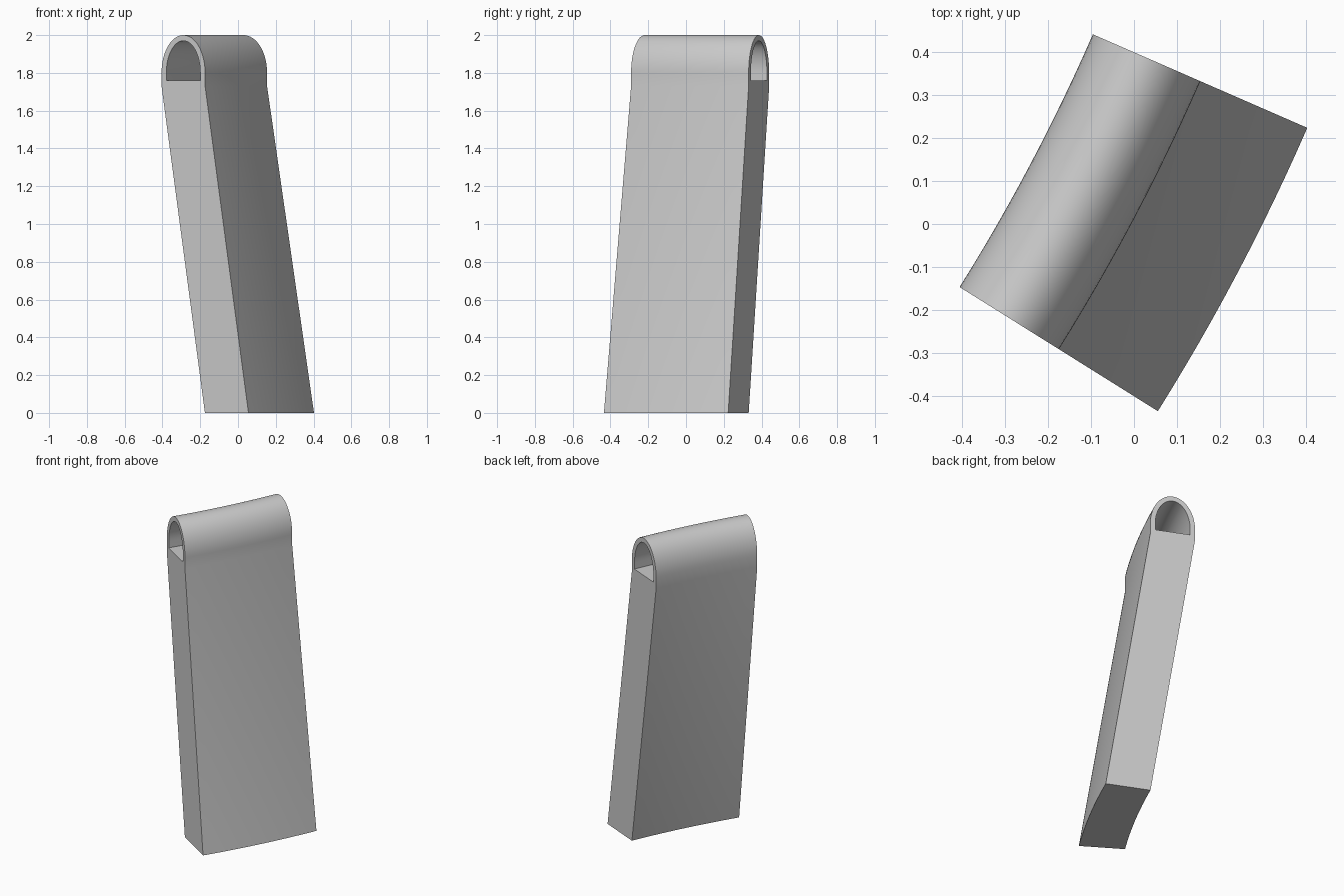
import bpy
import bmesh
from math import sin, cos, pi, radians

cube = bpy.data.objects.get("Cube")
if cube:
    bpy.data.objects.remove(cube)

# Sweep arc, in plan
CENTRE_X, CENTRE_Y = -4.202, 2.231
START, END, STEPS = radians(-32.05), radians(-23.56), 12
# Profile, as radius and height
MID, HALF, FOOT = 4.616, 0.136, 0.271
SHOULDER, SPRING, RISE = 1.73, 1.80, 0.20
WALL, FLOOR, ARCH = 0.03, 1.76, 32


def arch(half, rise, base):
    """Upright sides under a half ellipse, from the outer to the inner side."""
    pts = [(MID + half * cos(pi * i / ARCH), SPRING + rise * sin(pi * i / ARCH))
           for i in range(ARCH + 1)]
    return [(MID + half, base)] + pts + [(MID - half, base)]


outer = arch(HALF, RISE, SHOULDER)
inner = arch(HALF - WALL, RISE - WALL, FLOOR)
feet = [(MID - HALF + FOOT, 0), (MID + HALF + FOOT, 0)]

bm = bmesh.new()


def section(profile, angle):
    return [bm.verts.new((CENTRE_X + r * cos(angle), CENTRE_Y + r * sin(angle), z))
            for r, z in profile]


def bridge(a, b):
    """Join two closed loops of equal length with quads."""
    for i in range(len(a)):
        j = (i + 1) % len(a)
        bm.faces.new((a[i], a[j], b[j], b[i]))


# Slanted body, rounded top and tunnel, swept along the arc
angles = [START + (END - START) * k / STEPS for k in range(STEPS + 1)]
shells = [section(outer + feet, a) for a in angles]
tunnels = [section(inner, a) for a in angles]
for rows in (shells, tunnels):
    for a, b in zip(rows, rows[1:]):
        bridge(a, b)

# End walls around the tunnel mouths
for shell, tunnel in ((shells[0], tunnels[0]), (shells[-1], tunnels[-1])):
    rim, foot = shell[:len(outer)], shell[len(outer):]
    bridge(rim, tunnel)
    bm.faces.new((rim[0], rim[-1], foot[0], foot[1]))

bmesh.ops.recalc_face_normals(bm, faces=bm.faces)
mesh = bpy.data.meshes.new("curved_slanted_wall")
bm.to_mesh(mesh)
bm.free()

# Grey finish
grey = bpy.data.materials.new("light_grey")
grey.use_nodes = True
colour = (0.6, 0.6, 0.6, 1)
grey.diffuse_color = colour
grey.node_tree.nodes["Principled BSDF"].inputs["Base Color"].default_value = colour
mesh.materials.append(grey)

wall = bpy.data.objects.new("curved_slanted_wall", mesh)
bpy.context.collection.objects.link(wall)
bpy.ops.object.select_all(action='DESELECT')
wall.select_set(True)
bpy.context.view_layer.objects.active = wall
bpy.ops.object.shade_smooth_by_angle(angle=radians(30))
